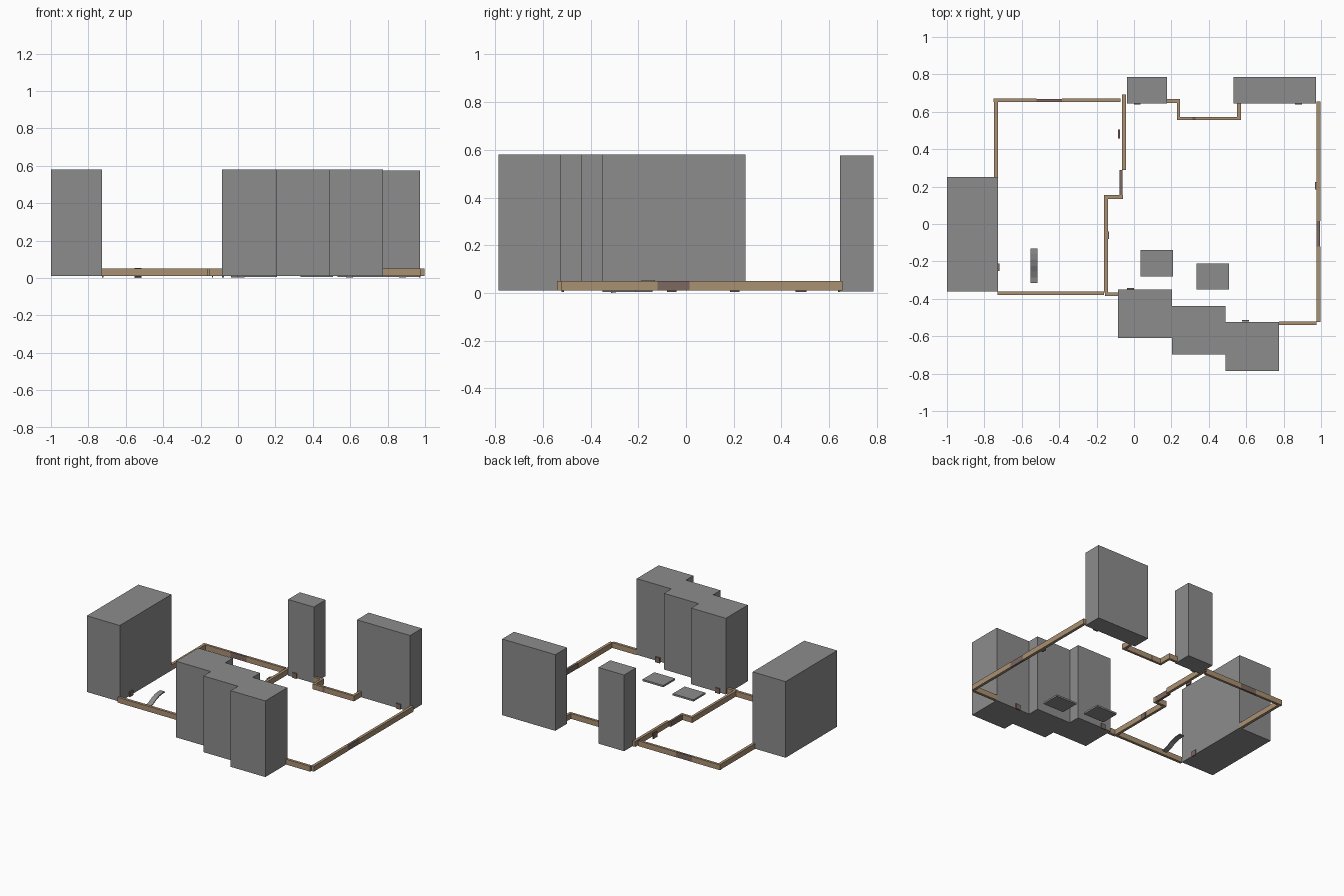
import bpy, bmesh


def material(name, rgb):
    m = bpy.data.materials.new(name)
    m.diffuse_color = (*rgb, 1)
    return m


GREY = material("concrete grey", (0.27, 0.265, 0.267))
TAN = material("wall tan", (0.40, 0.28, 0.17))
BROWN = material("gate brown", (0.20, 0.14, 0.115))


def finish(name, bm, mat):
    bmesh.ops.recalc_face_normals(bm, faces=bm.faces)
    me = bpy.data.meshes.new(name)
    bm.to_mesh(me)
    bm.free()
    me.materials.append(mat)
    ob = bpy.data.objects.new(name, me)
    bpy.context.collection.objects.link(ob)
    return ob


def box(name, x0, x1, y0, y1, z0, z1, mat):
    bm = bmesh.new()
    bmesh.ops.create_cube(bm, size=1)
    for v in bm.verts:
        v.co = (x1 if v.co.x > 0 else x0,
                y1 if v.co.y > 0 else y0,
                z1 if v.co.z > 0 else z0)
    return finish(name, bm, mat)


# Tall buildings
box("left_building", -1.0, -0.727, -0.36, 0.25, 0.01, 0.58, GREY)
box("back_narrow_building", -0.037, 0.176, 0.645, 0.785, 0.006, 0.576, GREY)
box("back_wide_building", 0.533, 0.973, 0.645, 0.785, 0.006, 0.576, GREY)
for i in range(3):  # staggered row at the front
    x, y = -0.085 + 0.287 * i, -0.61 - 0.0875 * i
    box(f"front_building_{i + 1}", x, x + 0.287, y, y + 0.26, 0.01, 0.58, GREY)

# Low boundary walls: x0, x1, y0, y1
walls = {
    "back_left_wall_a": (-0.75, -0.52, 0.652, 0.67),
    "back_left_wall_b": (-0.385, -0.073, 0.652, 0.67),
    "left_wall": (-0.748, -0.727, 0.25, 0.652),
    "front_left_wall": (-0.73, -0.16, -0.38, -0.36),
    "middle_wall_front": (-0.16, -0.14, -0.365, 0.155),
    "middle_wall_step": (-0.14, -0.06, 0.135, 0.155),
    "middle_wall_back": (-0.064, -0.043, 0.29, 0.692),
    "front_short_wall": (-0.155, -0.085, -0.386, -0.365),
    "back_wall_short": (0.176, 0.247, 0.648, 0.667),
    "alcove_left": (0.229, 0.247, 0.573, 0.648),
    "alcove_back_a": (0.229, 0.312, 0.555, 0.573),
    "alcove_back_b": (0.328, 0.572, 0.555, 0.573),
    "alcove_right": (0.552, 0.572, 0.573, 0.645),
    "right_wall_front": (0.975, 0.996, -0.525, -0.12),
    "right_wall_back": (0.975, 0.996, 0.015, 0.655),
    "front_right_wall": (0.776, 0.975, -0.54, -0.52),
}
for name, r in walls.items():
    box(name, *r, 0.01, 0.05, TAN)

# Gates filling the gaps in the walls
gates = {
    "back_gate": (-0.52, -0.385, 0.653, 0.669),
    "middle_gate": (-0.078, -0.061, 0.155, 0.29),
    "alcove_gate": (0.312, 0.328, 0.555, 0.573),
    "right_gate": (0.977, 0.994, -0.12, 0.015),
}
for name, r in gates.items():
    box(name, *r, 0.01, 0.05, BROWN)

# Small door panels
doors = [
    (-0.727, -0.72, -0.25, -0.21),
    (-0.085, -0.075, 0.458, 0.505),
    (-0.14, -0.133, -0.08, -0.04),
    (0.0, 0.036, 0.638, 0.645),
    (0.862, 0.898, 0.638, 0.645),
    (-0.037, 0.0, -0.35, -0.343),
    (0.577, 0.614, -0.5225, -0.512),
    (0.967, 0.975, 0.185, 0.225),
]
for i, r in enumerate(doors):
    box(f"door_{i + 1}", *r, 0.003, 0.042, BROWN)

# Two flat platforms in the yard
box("platform_left", 0.036, 0.208, -0.28, -0.14, 0.005, 0.018, GREY)
box("platform_right", 0.335, 0.507, -0.35, -0.21, 0.005, 0.018, GREY)

# Curved slide: a bent strip extruded across x
path = [(-0.315, 0.008), (-0.285, 0.012), (-0.255, 0.024), (-0.225, 0.040),
        (-0.19, 0.051), (-0.16, 0.055), (-0.13, 0.055)]
outline = path + [(y, z - 0.008) for y, z in reversed(path)]
bm = bmesh.new()
face = bm.faces.new([bm.verts.new((-0.553, y, z)) for y, z in outline])
ext = bmesh.ops.extrude_face_region(bm, geom=[face])
bmesh.ops.translate(bm, vec=(0.038, 0, 0),
                    verts=[g for g in ext["geom"] if isinstance(g, bmesh.types.BMVert)])
finish("slide", bm, GREY)
